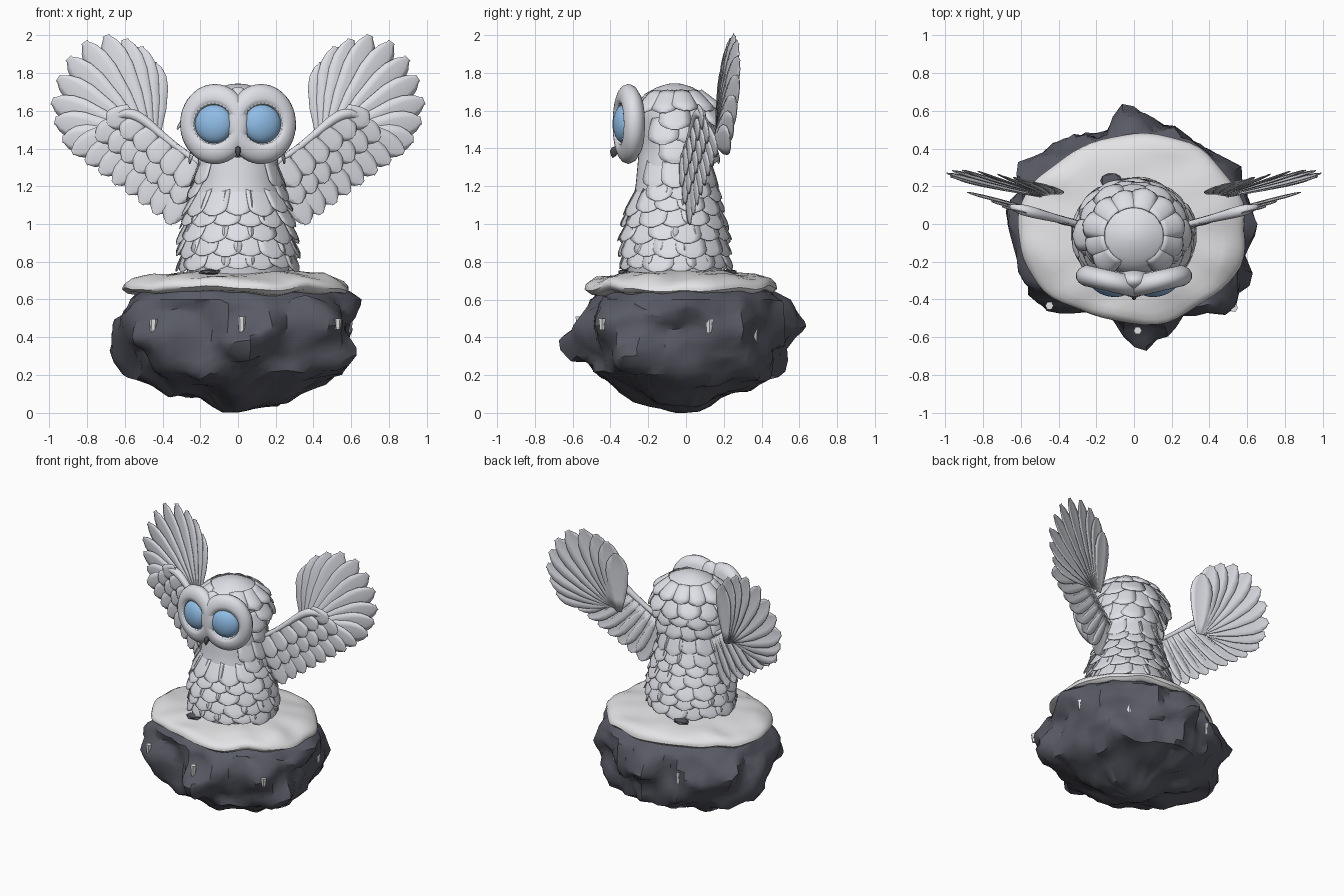
import bpy, bmesh, math, random
from mathutils import Vector, noise

random.seed(4)
cube = bpy.data.objects.get("Cube")
if cube:
    bpy.data.objects.remove(cube)


def material(name, r, g, b):
    m = bpy.data.materials.new(name)
    m.use_nodes = True
    m.diffuse_color = (r, g, b, 1)
    m.node_tree.nodes["Principled BSDF"].inputs["Base Color"].default_value = (r, g, b, 1)
    return m


PLUMAGE = material("plumage white", .75, .765, .82)
SNOW = material("snow white", .77, .77, .785)
ROCK = material("slate grey", .10, .104, .13)
EYE = material("eye blue", .29, .53, .83)
BEAK = material("beak charcoal", .07, .07, .08)


def finish(name, bm, mat, angle=40, thickness=0, mirror=False):
    """Turn a bmesh into a shaded object with optional modifiers."""
    bmesh.ops.recalc_face_normals(bm, faces=bm.faces)
    mesh = bpy.data.meshes.new(name)
    bm.to_mesh(mesh)
    bm.free()
    mesh.materials.append(mat)
    ob = bpy.data.objects.new(name, mesh)
    bpy.context.collection.objects.link(ob)
    bpy.ops.object.select_all(action='DESELECT')
    ob.select_set(True)
    bpy.context.view_layer.objects.active = ob
    bpy.ops.object.shade_smooth_by_angle(angle=math.radians(angle))
    if thickness:
        ob.modifiers.new("thickness", 'SOLIDIFY').thickness = thickness
    if mirror:
        ob.modifiers.new("mirror", 'MIRROR')


def lerp(table, x):
    """Piecewise linear lookup in a list of (x, value) pairs."""
    for (a, va), (b, vb) in zip(table, table[1:]):
        if x <= b:
            return va + (vb - va) * max(0, x - a) / (b - a)
    return table[-1][1]


def densify(profile, k):
    out = [profile[0]]
    for (r0, z0), (r1, z1) in zip(profile, profile[1:]):
        out += [(r0 + (r1 - r0) * i / k, z0 + (z1 - z0) * i / k) for i in range(1, k + 1)]
    return out


def lathe(profile, seg, place):
    """Revolve (radius, height) points; place(angle, r, z) gives each position."""
    bm = bmesh.new()
    rings = []
    for r, z in profile:
        count = seg if r > 1e-5 else 1
        rings.append([bm.verts.new(place(math.tau * j / seg, r, z)) for j in range(count)])
    for low, high in zip(rings, rings[1:]):
        for j in range(seg):
            quad = [low[j % len(low)], low[(j + 1) % len(low)],
                    high[(j + 1) % len(high)], high[j % len(high)]]
            bm.faces.new(list(dict.fromkeys(quad)))
    return bm


def feather(bm, root, tip, normal, width, neck=.25, dome=.2):
    """Add one domed, round-tipped feather blade."""
    d = tip - root
    side = d.cross(normal).normalized()
    up = side.cross(d).normalized()
    rows = []
    for t in (0, .2, .45, .7, .83, .93, .985, 1):
        if t <= .7:
            k = neck + (1 - neck) * math.sin(t / .7 * math.pi / 2)
        else:
            k = max(.1, 1 - ((t - .7) / .3) ** 2) ** .6
        w = width / 2 * k
        rows.append([bm.verts.new(root + d * t + side * w * u + up * dome * w * (1 - u * u))
                     for u in (-1, -.5, 0, .5, 1)])
    for a, b in zip(rows, rows[1:]):
        for i in range(4):
            bm.faces.new((a[i], a[i + 1], b[i + 1], b[i]))


# Rock base: a lumpy oval with jutting crags (degrees, height, reach)
CRAGS = [(93, .48, .16), (274, .36, .14), (150, .46, .12), (180, .40, .11), (203, .52, .10),
         (330, .27, .12), (317, .48, .16), (357, .59, .11), (225, .38, .12), (30, .45, .08),
         (290, .47, .09), (175, .24, .06)]


def rock_point(a, r, z):
    p = Vector((math.cos(a), math.sin(a), z * 1.5))
    reach = .515 / math.sqrt((math.cos(a) * .87) ** 2 + math.sin(a) ** 2)
    reach += noise.noise(p * 2.6) * .05 + noise.noise(p * 6) * .045
    for deg, height, size in CRAGS:
        turn = abs((a - math.radians(deg) + math.pi) % math.tau - math.pi)
        reach += size * max(0, 1 - math.hypot(turn / .32, (z - height) / .17))
    k = r * reach
    flat = Vector((math.cos(a) * k, math.sin(a) * k, z))
    if z < .6:
        flat.z = max(0, z + noise.noise(flat * 6) * .07 * min(1, r * 2))
    return flat


rock_profile = [(0, .0), (.14, .01), (.35, .065), (.67, .125), (.92, .205), (.98, .29), (1, .38),
                (1, .46), (.98, .54), (.96, .6), (.88, .645), (.7, .66), (0, .66)]
finish("rock_base", lathe(densify(rock_profile, 2), 64, rock_point), ROCK, 38)


# Snow cap
def snow_point(a, r, z):
    p = Vector((math.cos(a) * r, math.sin(a) * r, z))
    k = r * (1 + .08 * noise.noise(p * 4 + Vector((5, 0, 0))))
    z += .03 * noise.noise(p * 5) * min(1, r * 2)
    return Vector((math.cos(a) * k, math.sin(a) * k * .83 - .03, z))


snow_profile = [(0, .635), (.5, .635), (.575, .64), (.602, .66), (.595, .685), (.565, .708),
                (.48, .73), (.3, .748), (0, .755)]
finish("snow_cap", lathe(densify(snow_profile, 2), 64, snow_point), SNOW, 60)

# Bare stones poking through the snow
for i, (x, y) in enumerate(((-.15, -.32), (-.12, .23))):
    bm = bmesh.new()
    bmesh.ops.create_icosphere(bm, subdivisions=1, radius=1)
    for v in bm.verts:
        v.co = Vector((x + v.co.x * .065, y + v.co.y * .045, .745 + v.co.z * .018))
    finish(f"stone_{i + 1}", bm, ROCK, 30)

# Icicles set into the rock
for i, (deg, z, h) in enumerate(((224, .45, .09), (272, .46, .10), (320, .47, .06),
                                 (12, .46, .07), (120, .42, .12), (46, .41, .14))):
    a = math.radians(deg)
    base = rock_point(a, .98, z)
    bm = lathe([(0, -h / 2), (.014, -h / 2), (.022, h / 2), (0, h / 2)], 6,
               lambda t, r, q: Vector((base.x + math.cos(t) * r, base.y + math.sin(t) * r, z + q)))
    finish(f"icicle_{i + 1}", bm, SNOW, 20)

# Body and head core
CORE = [(.72, .265), (.85, .285), (1.0, .275), (1.1, .25), (1.2, .225), (1.3, .215), (1.4, .205),
        (1.5, .22), (1.58, .228), (1.64, .215), (1.69, .17), (1.725, .10), (1.742, .04), (1.745, 0)]


def around(a, r, z):
    """Point on the body at angle a measured from the front."""
    return Vector((math.sin(a) * r, -math.cos(a) * r * .92 - .06, z))


core = densify([(r, z) for z, r in CORE], 2)
finish("body", lathe([(0, .72)] + core, 40, around), PLUMAGE, 60)


def scale_row(bm, z, n, length, width, flare, gap=0, shift=0, dome=.08):
    """Ring of overlapping scales, leaving out those within gap of the front."""
    for i in range(n):
        a = math.tau * (i + shift) / n
        if min(a % math.tau, -a % math.tau) < math.radians(gap):
            continue
        drop = length * random.uniform(.9, 1.1)
        root = around(a, lerp(CORE, z) - .014, z)
        tip = around(a, lerp(CORE, z - drop) + flare * random.uniform(.8, 1.2), z - drop)
        feather(bm, root, tip, Vector((math.sin(a), -math.cos(a), .2)), width, .85, dome)


bm = bmesh.new()
for i in range(7):
    scale_row(bm, .89 + i * .075, 15 - i // 2, .135, .175 - .005 * i, .055 - .005 * i,
              0 if i < 5 else 55, i % 2 / 2)
finish("body_feathers", bm, PLUMAGE, 50, .004)

bm = bmesh.new()
for i, z in enumerate((1.47, 1.56, 1.64)):
    scale_row(bm, z, 12, .14, .17, .04 + .025 * i, 62, i % 2 / 2, .2)
scale_row(bm, 1.695, 12, .1, .145, .045, 35, .5, .35)
finish("head_feathers", bm, PLUMAGE, 50, .005)

# Face discs with sunken sockets, and eyes
LOBE = [(0, -.05), (.15, -.045), (.18, -.02), (.19, .01), (.183, .036), (.168, .052), (.15, .061),
        (.13, .065), (.116, .062), (.106, .052), (.1, .03), (0, .03)]
for side, s in (("left", 1), ("right", -1)):
    turn = math.radians(13) * s
    axis = Vector((math.sin(turn), -math.cos(turn), 0))
    across = Vector((math.cos(turn), math.sin(turn), 0))
    centre = Vector((.12 * s, -.295, 1.53))

    def facing(a, r, d):
        tall = 1 + max(0, r - .1) * 1.3
        return centre + across * r * math.cos(a) + axis * d + Vector((0, 0, r * tall * math.sin(a)))

    finish(f"{side}_face_disc", lathe(LOBE, 48, facing), PLUMAGE, 60)
    ball = [(math.cos(t) * .102, .035 + math.sin(t) * .055)
            for t in (math.pi / 2 * (i / 8 - 1) for i in range(17))]
    ball[0], ball[-1] = (0, ball[0][1]), (0, ball[-1][1])
    finish(f"{side}_eye", lathe(ball, 32, facing), EYE, 60)
    # Fringe of short feathers around the eye
    bm = bmesh.new()
    for i in range(32):
        a = math.tau * i / 32
        feather(bm, facing(a, .118, .061), facing(a, .104, .056), axis, .018, .8, .1)
    finish(f"{side}_eye_fringe", bm, PLUMAGE, 40)

# Brow bridge joining the discs
bm = bmesh.new()
bmesh.ops.create_uvsphere(bm, u_segments=32, v_segments=20, radius=1)
for v in bm.verts:
    v.co = Vector((v.co.x * .10, -.30 + v.co.y * .066, 1.54 + v.co.z * .188))
finish("brow_bridge", bm, PLUMAGE, 60)

# Hooked beak
beak_profile = [(0, 1.35), (.007, 1.36), (.015, 1.385), (.013, 1.405), (0, 1.415)]
finish("beak", lathe(beak_profile, 10, lambda a, r, z: Vector(
    (math.cos(a) * r, math.sin(a) * r * 1.8 - .368 - (1.415 - z) * .3, z))), BEAK, 50)


# Wings, built on the left and mirrored
def hand(x, z, lift=0):
    return Vector((x, .15 + .2 * (x - .4) + .09 * (z - 1.4) - lift, z))


def arm(x, z, lift=0):
    return Vector((x, .015 + .26 * (x - .3) - lift, z))


LOUVRE = Vector((.3, -1, -.12))
bm = bmesh.new()
tips = [(.45, 1.86), (.52, 1.94), (.6, 1.98), (.7, 2.0), (.815, 1.965), (.9, 1.88),
        (.955, 1.775), (.985, 1.655), (.97, 1.55), (.93, 1.45)]
for i, (x, z) in enumerate(tips):
    feather(bm, hand(.45 + i * .006, 1.40 + i * .004, i * .003), hand(x, z, i * .003),
            LOUVRE, .165, .2, .1)
finish("primary_feathers", bm, PLUMAGE, 50, .005, True)


def arm_row(name, n, root_a, root_b, tip_a, tip_b, lift, width):
    """Row of feathers between an inner and an outer end."""
    bm = bmesh.new()
    for i in range(n):
        t = i / (n - 1)
        root = Vector(root_a).lerp(Vector(root_b), t)
        tip = Vector(tip_a).lerp(Vector(tip_b), t)
        feather(bm, arm(root.x, root.y, lift), arm(tip.x, tip.y, lift + .012 * (1 - t)),
                LOUVRE, width, .5, .1)
    finish(name, bm, PLUMAGE, 50, .005, True)


arm_row("secondary_feathers", 8, (.23, 1.32), (.51, 1.55), (.37, 1.0), (.88, 1.38), 0, .14)
arm_row("wing_coverts", 7, (.23, 1.33), (.55, 1.58), (.33, 1.11), (.75, 1.45), .014, .13)
arm_row("small_coverts", 6, (.23, 1.36), (.57, 1.61), (.31, 1.2), (.69, 1.53), .026, .12)

# Rounded leading edge of the wing
curve = bpy.data.curves.new("wing_arm", 'CURVE')
curve.dimensions = '3D'
curve.bevel_depth = .034
curve.use_fill_caps = True
spline = curve.splines.new('NURBS')
path = [(.18, 1.31, .5), (.3, 1.385, .5), (.42, 1.485, .6), (.5, 1.555, .8), (.57, 1.59, .9),
        (.62, 1.585, .75), (.655, 1.56, .3)]
spline.points.add(len(path) - 1)
for point, (x, z, k) in zip(spline.points, path):
    point.co = (*arm(x, z, .015), 1)
    point.radius = k
spline.use_endpoint_u = True
curve.materials.append(PLUMAGE)
wing_arm = bpy.data.objects.new("wing_arm", curve)
bpy.context.collection.objects.link(wing_arm)
wing_arm.modifiers.new("mirror", 'MIRROR')
